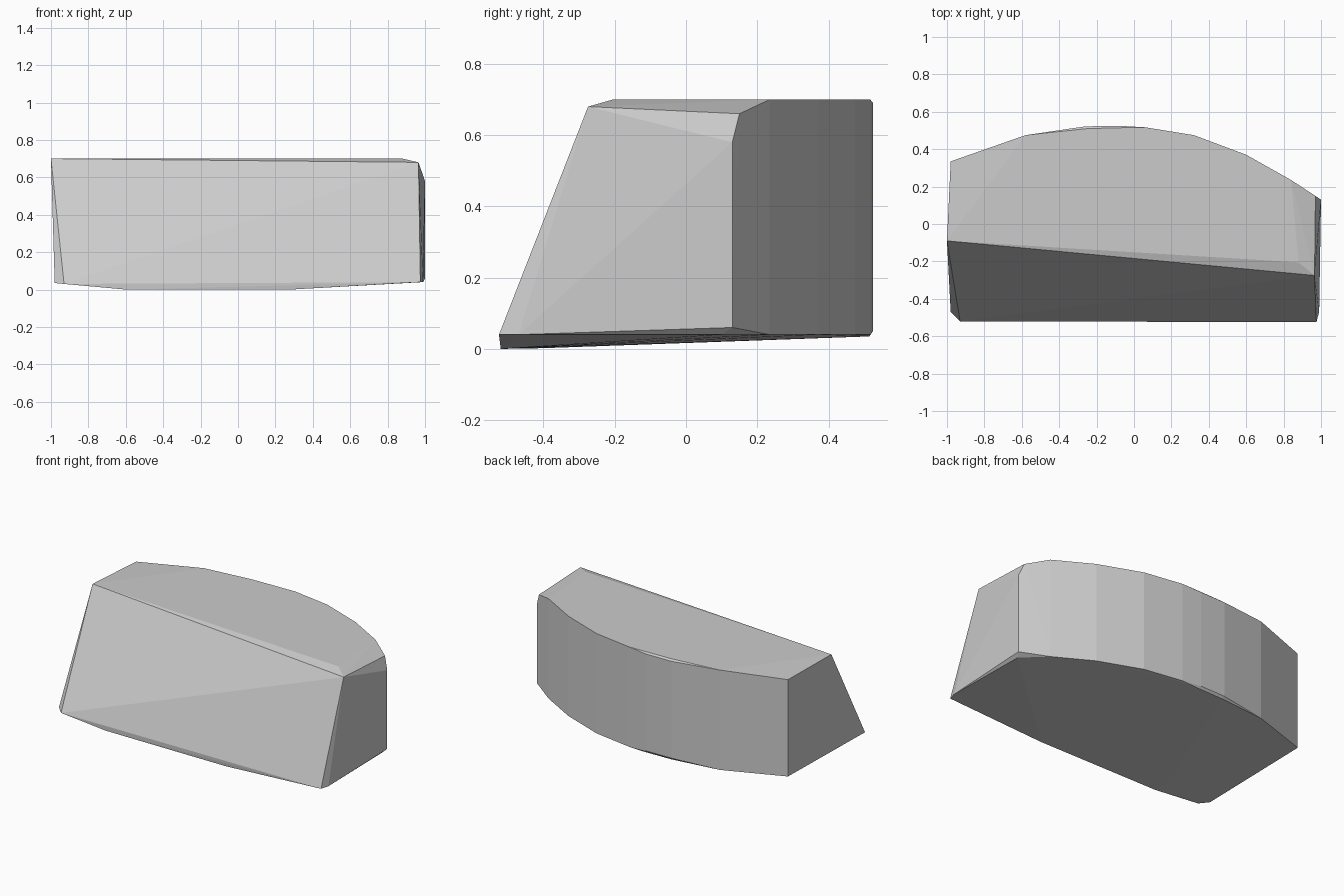
import bpy, bmesh

# curved back wall in plan view: x, y, lower z, upper z
back = [(-0.98, 0.335, 0.05, 0.69), (-0.58, 0.475, 0.04, 0.70), (-0.26, 0.522, 0.05, 0.69),
        (-0.08, 0.525, 0.05, 0.69), (0.06, 0.517, 0.04, 0.70), (0.32, 0.475, 0.04, 0.70),
        (0.60, 0.37, 0.04, 0.70), (0.84, 0.235, 0.04, 0.70), (1.0, 0.13, 0.06, 0.58)]

points = []
for x, y, low, high in back:
    points += [(x, y, low), (x, y, high)]

# slightly inset rims of the back wall
points += [(-0.25, 0.51, 0.035), (-0.05, 0.515, 0.035), (-0.25, 0.51, 0.70),
           (-0.05, 0.515, 0.70), (0.97, 0.15, 0.66), (0.98, 0.10, 0.04)]

# top edge of the leaning front face
points += [(-1.0, -0.09, 0.70), (0.88, -0.205, 0.70), (0.965, -0.275, 0.68)]

# foot of the front face, raised towards both ends
points += [(-0.98, -0.47, 0.035), (-0.93, -0.52, 0.03), (-0.60, -0.52, 0.0),
           (0.28, -0.52, 0.0), (0.975, -0.525, 0.04), (0.99, -0.47, 0.04), (-0.60, -0.40, 0.002)]

# faceted block: convex skin over the outline points
bm = bmesh.new()
for p in points:
    bm.verts.new(p)
res = bmesh.ops.convex_hull(bm, input=bm.verts[:])
loose = [v for v in bm.verts if not v.link_faces]
bmesh.ops.delete(bm, geom=loose, context='VERTS')
bmesh.ops.recalc_face_normals(bm, faces=bm.faces[:])

mesh = bpy.data.meshes.new("stone_block")
bm.to_mesh(mesh)
bm.free()
block = bpy.data.objects.new("stone_block", mesh)
bpy.context.collection.objects.link(block)
